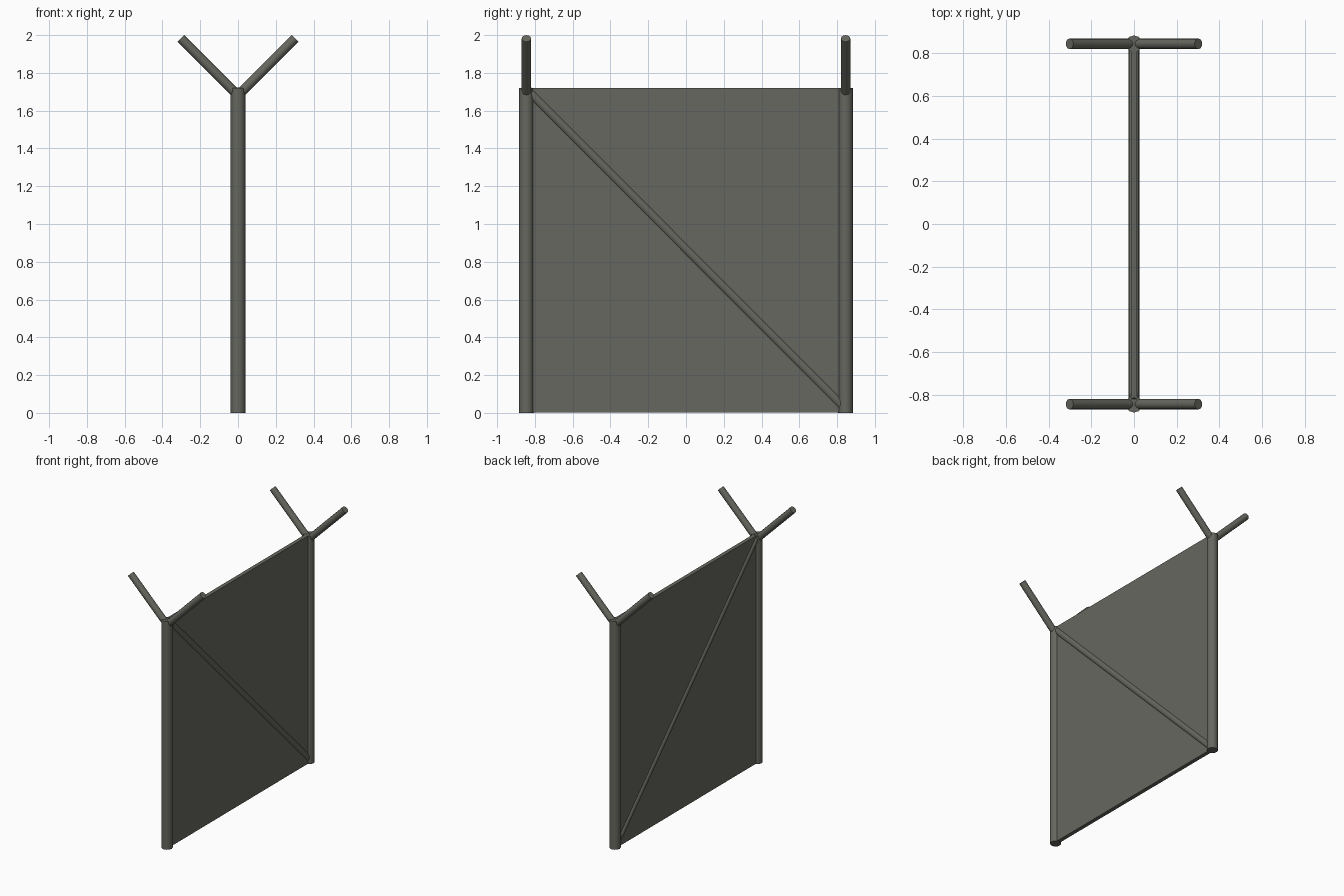
import bpy, math
from mathutils import Vector

if "Cube" in bpy.data.objects:
    bpy.data.objects.remove(bpy.data.objects["Cube"])

metal = bpy.data.materials.new("dark grey metal")
metal.diffuse_color = (0.135, 0.135, 0.115, 1)
metal.use_nodes = True
metal.node_tree.nodes["Principled BSDF"].inputs["Base Color"].default_value = metal.diffuse_color


def rod(name, a, b, radius, sides=12):
    """Cylinder running from point a to point b."""
    a, b = Vector(a), Vector(b)
    d = b - a
    bpy.ops.mesh.primitive_cylinder_add(vertices=sides, radius=radius,
                                        depth=d.length, location=(a + b) / 2)
    ob = bpy.context.object
    ob.rotation_euler = d.to_track_quat('Z', 'Y').to_euler()
    ob.name = name
    ob.data.materials.append(metal)
    bpy.ops.object.shade_smooth_by_angle(angle=math.radians(40))
    return ob


POST_Y, POST_H = 0.845, 1.72

# posts, each with a pair of angled arms on top
for y, end in ((-POST_Y, "front"), (POST_Y, "back")):
    rod(end + "_post", (0, y, 0), (0, y, POST_H), 0.039)
    for s, side in ((-1, "left"), (1, "right")):
        rod(f"{end}_{side}_arm", (0, y, 1.68), (s * 0.302, y, 1.982), 0.025)

# diagonal brace, showing on both sides of the panel
rod("diagonal_brace", (0, -0.835, 1.705), (0, 0.835, 0.03), 0.026)

# mesh panel between the posts
bpy.ops.mesh.primitive_cube_add(size=1, location=(0, 0, POST_H / 2 + 0.001))
panel = bpy.context.object
panel.name = "panel"
panel.scale = (0.03, POST_Y * 2 - 0.02, POST_H - 0.002)
panel.data.materials.append(metal)
